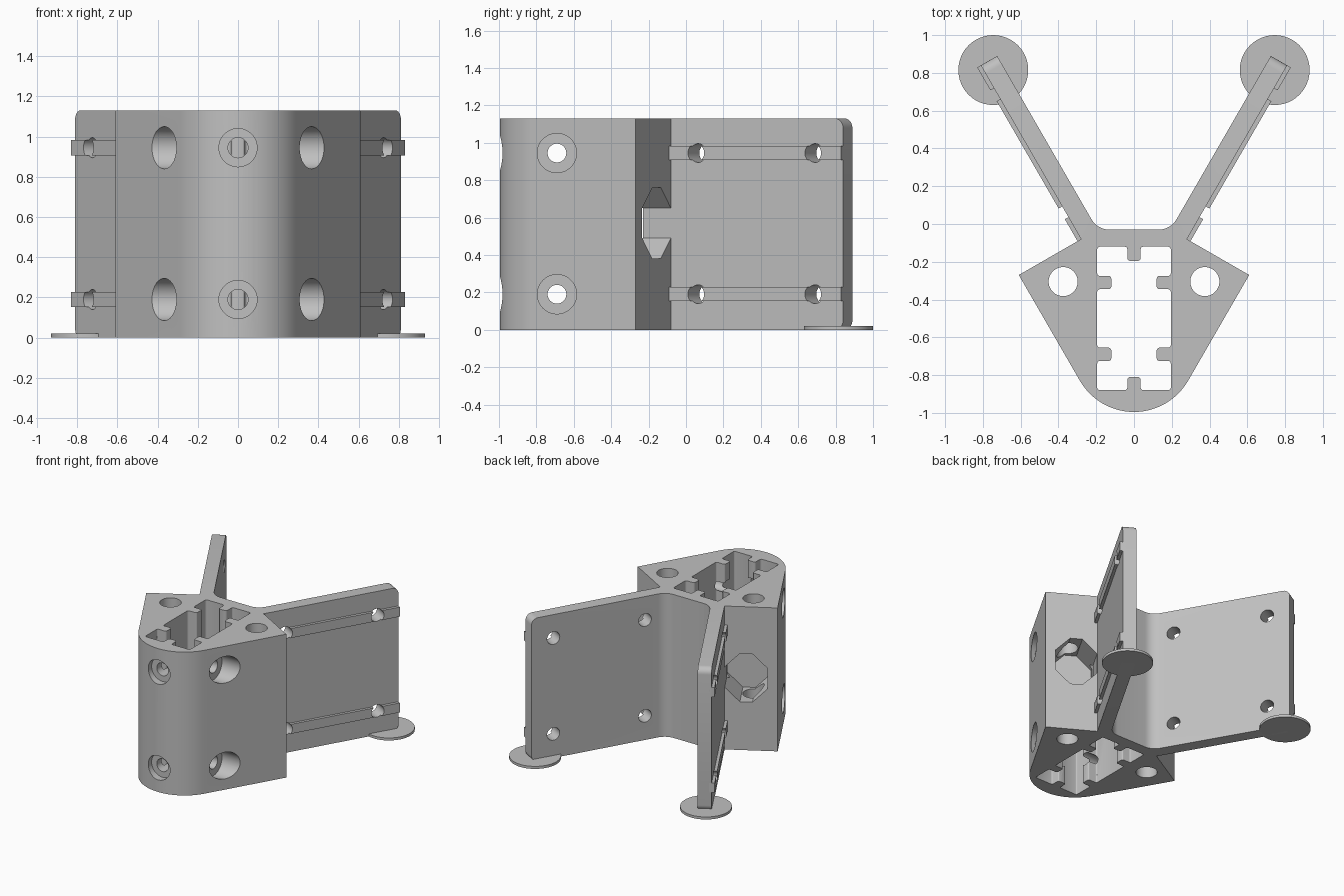
import bpy, bmesh, math
from mathutils import Vector, Matrix

if "Cube" in bpy.data.objects:
    bpy.data.objects.remove(bpy.data.objects["Cube"])

H = 1.13                                   # body height
ROWS = (0.19, 0.945)                       # screw row heights
U = Vector((0.5, math.sqrt(0.75), 0))      # along the left arm
N = Vector((math.sqrt(0.75), -0.5, 0))     # outward from the left arm
ROOT = Vector((0.28, -0.08, 0))            # outer face meets the shoulder
LENGTH, THICK = 1.062, 0.1

grey = bpy.data.materials.new("plain grey")
grey.use_nodes = True
COLOUR = (0.53, 0.53, 0.53, 1)
grey.diffuse_color = COLOUR
grey.node_tree.nodes["Principled BSDF"].inputs["Base Color"].default_value = COLOUR


def make(name, bm):
    bmesh.ops.recalc_face_normals(bm, faces=bm.faces)
    mesh = bpy.data.meshes.new(name)
    bm.to_mesh(mesh)
    bm.free()
    ob = bpy.data.objects.new(name, mesh)
    bpy.context.collection.objects.link(ob)
    mesh.materials.append(grey)
    return ob


def prism(points, depth):
    """Extrude a flat outline upwards from zero."""
    bm = bmesh.new()
    face = bm.faces.new([bm.verts.new((x, y, 0)) for x, y in points])
    out = bmesh.ops.extrude_face_region(bm, geom=[face])
    verts = [v for v in out["geom"] if isinstance(v, bmesh.types.BMVert)]
    bmesh.ops.translate(bm, verts=verts, vec=(0, 0, depth))
    return bm


def mirrored(half):
    return half + [(-x, y) for x, y in reversed(half) if abs(x) > 1e-5]


def drill(a, b, radius):
    """Cylinder cutter between two points."""
    a, b = Vector(a), Vector(b)
    bm = bmesh.new()
    m = Matrix.Translation((a + b) / 2) @ (b - a).to_track_quat('Z', 'Y').to_matrix().to_4x4()
    bmesh.ops.create_cone(bm, cap_ends=True, segments=48, radius1=radius,
                          radius2=radius, depth=(b - a).length, matrix=m)
    return make("drill", bm)


def flip(v, side):
    return Vector((v.x * side, v.y, v.z))


def cut(ob, cutters):
    bpy.context.view_layer.objects.active = ob
    for c in cutters:
        mod = ob.modifiers.new("cut", 'BOOLEAN')
        mod.operation, mod.solver, mod.object = 'DIFFERENCE', 'EXACT', c
        bpy.ops.object.modifier_apply(modifier=mod.name)


def smooth(ob):
    bpy.ops.object.select_all(action='DESELECT')
    ob.select_set(True)
    bpy.context.view_layer.objects.active = ob
    bpy.ops.object.shade_smooth_by_angle(angle=math.radians(25))


# Body outline: rounded nose, shoulders, splayed arms and filleted back
nose_y, nose_r = -0.664, 0.331
half = [(nose_r * math.sin(a), nose_y - nose_r * math.cos(a))
        for a in (math.radians(60) * i / 14 for i in range(15))]
tip_out = ROOT + U * LENGTH
tip_in = tip_out - N * THICK
half += [(0.61, -0.27), ROOT.xy[:], tip_out.xy[:], tip_in.xy[:]]
fillet, back_y = 0.11, -0.03
corner_x = tip_in.x - (tip_in.y - back_y) / math.tan(math.radians(60))
fillet_x = corner_x - fillet * math.tan(math.radians(30))
half += [(fillet_x + fillet * math.sin(a), back_y + fillet * (1 - math.cos(a)))
         for a in (math.radians(60) * (1 - i / 8) for i in range(9))]
bm = prism(mirrored(half), H)

# Rounded upper and lower corners at the arm tips
tips = [e for e in bm.edges
        if all(v.co.y > 0.8 for v in e.verts) and abs(e.verts[0].co.z - e.verts[1].co.z) < 0.01]
bmesh.ops.bevel(bm, geom=tips, offset=0.05, segments=6, profile=0.5, affect='EDGES')
body = make("bracket_body", bm)

# Central socket with six keying tongues
half = [(0.035, -0.81), (0.035, -0.88), (0.195, -0.88)]
for y in (-0.69, -0.31):
    half += [(0.195, y - 0.035), (0.12, y - 0.035), (0.12, y + 0.035), (0.195, y + 0.035)]
half += [(0.195, -0.12), (0.035, -0.12), (0.035, -0.195)]
bm = prism(mirrored(half), H + 0.2)
bmesh.ops.translate(bm, verts=bm.verts, vec=(0, 0, -0.1))
upright = [e for e in bm.edges if abs(e.verts[0].co.z - e.verts[1].co.z) > 0.5]
bmesh.ops.bevel(bm, geom=upright, offset=0.014, segments=3, profile=0.5, affect='EDGES')
cutters = [make("socket", bm)]

# Screw holes with counterbores in the nose and the sides
for z in ROWS:
    cutters += [drill((0, -1.2, z), (0, -0.78, z), 0.05),
                drill((0, -1.2, z), (0, -0.94, z), 0.095),
                drill((-0.7, -0.69, z), (0.7, -0.69, z), 0.05)]
    cutters += [drill((0.27 * s, -0.69, z), (0.9 * s, -0.69, z), 0.105) for s in (1, -1)]

arm_holes = {1: [], -1: []}
for s in (1, -1):
    # Upright rod holes
    cutters.append(drill((0.375 * s, -0.305, -0.1), (0.375 * s, -0.305, H + 0.1), 0.077))
    # Eight-sided opening through the shoulder into the socket
    w, h, fw, fh = 0.154, 0.19, 0.045, 0.08
    octagon = [(fw, h), (w, fh), (w, -fh), (fw, -h), (-fw, -h), (-w, -fh), (-w, fh), (-fw, h)]
    bm = prism(octagon, 0.30)
    start = ROOT + N * (w + 0.001) + U * 0.05 + Vector((0, 0, 0.57))
    frame = Matrix((N, Vector((0, 0, 1)), -U)).transposed().to_4x4()
    bm.transform(Matrix.Diagonal((s, 1, 1, 1)) @ Matrix.Translation(start) @ frame)
    cutters.append(make("shoulder_opening", bm))
    # Screw holes through the arms
    for z in ROWS:
        for along in (0.167, 0.889):
            p = ROOT + U * along + Vector((0, 0, z))
            arm_holes[s].append(drill(flip(p + N * 0.08, s), flip(p - N * 0.16, s), 0.05))

cut(body, cutters + arm_holes[1] + arm_holes[-1])
smooth(body)

# Raised ribs on the outer arm faces, and round feet under the tips
for s, side in ((1, "left"), (-1, "right")):
    for z, level in zip(ROWS, ("lower", "upper")):
        a, b = ROOT - N * 0.02, ROOT + N * 0.022
        outline = [flip(p, s).xy[:] for p in (a, b, b + U * LENGTH, a + U * LENGTH)]
        bm = prism(outline, 0.075)
        bmesh.ops.translate(bm, verts=bm.verts, vec=(0, 0, z - 0.0375))
        rib = make(f"{side}_{level}_rib", bm)
        cut(rib, arm_holes[s])
        smooth(rib)
    foot = drill((0.745 * s, 0.815, 0), (0.745 * s, 0.815, 0.02), 0.185)
    foot.name = f"{side}_foot"
    smooth(foot)

for c in cutters + arm_holes[1] + arm_holes[-1]:
    bpy.data.objects.remove(c)
